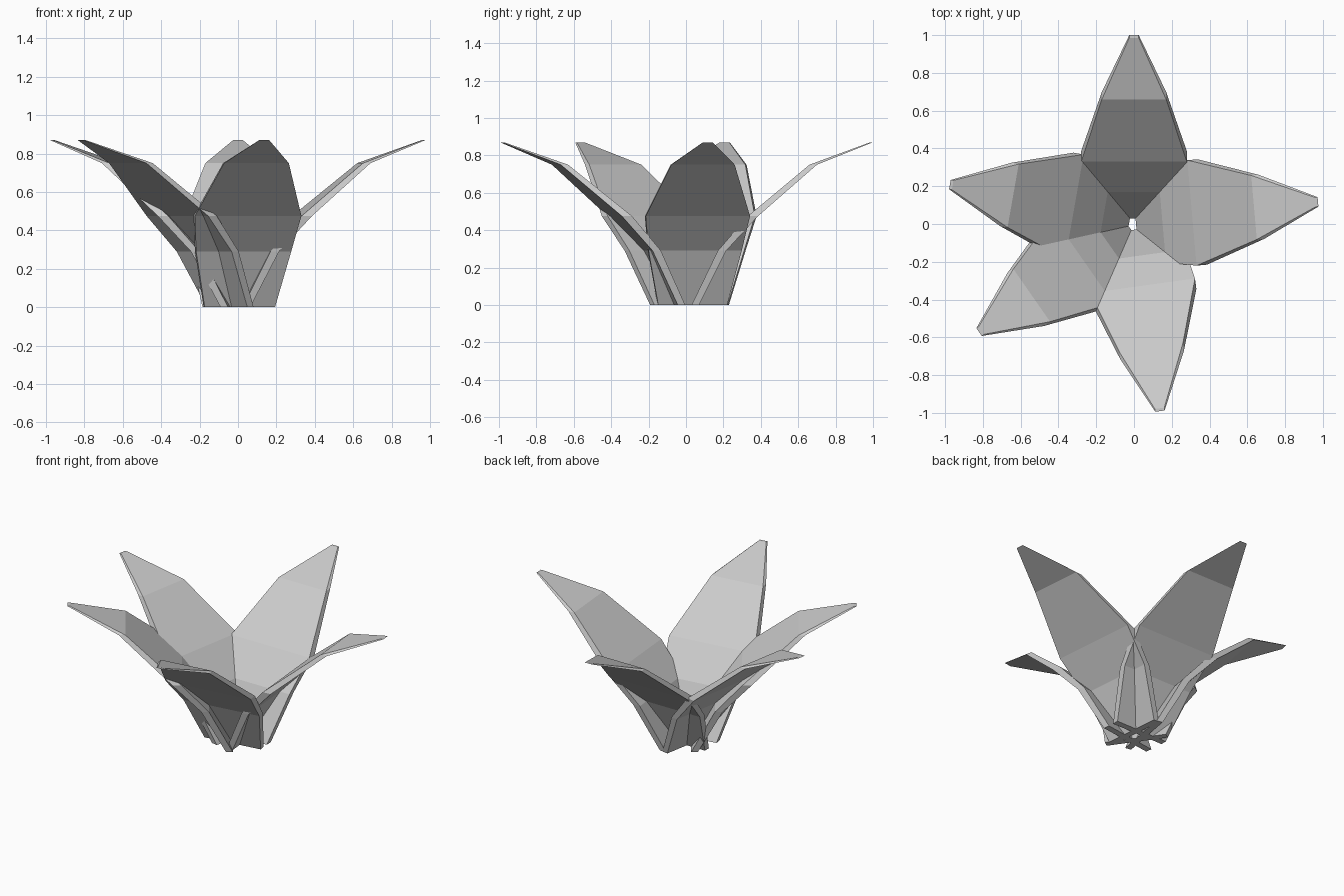
import bpy
from math import radians, cos, sin

if "Cube" in bpy.data.objects:
    bpy.data.objects.remove(bpy.data.objects["Cube"])

# Petal rows: height, half width, inner radius, outer radius
ROWS = [
    (0.00, 0.185, 0.03, 0.07),
    (0.29, 0.25, 0.17, 0.215),
    (0.475, 0.28, 0.33, 0.385),
    (0.75, 0.17, 0.66, 0.70),
    (0.87, 0.025, 0.985, 1.00),
]


def petal(name, angle, x=0.0, y=0.0):
    ca, sa = cos(radians(angle)), sin(radians(angle))

    def place(r, w, z):
        return (x + r * ca - w * sa, y + r * sa + w * ca, z)

    verts, faces = [], []
    for z, w, inner, outer in ROWS:
        verts += [place(inner, -w, z), place(outer, -w, z),
                  place(outer, w, z), place(inner, w, z)]
    # Front, back and edge faces between rows
    for i in range(len(ROWS) - 1):
        for k in range(4):
            a, b = i * 4 + k, i * 4 + (k + 1) % 4
            faces.append((a, b, b + 4, a + 4))
    # Foot and tip caps
    n = len(verts)
    faces += [(3, 2, 1, 0), (n - 4, n - 3, n - 2, n - 1)]
    mesh = bpy.data.meshes.new(name)
    mesh.from_pydata(verts, [], faces)
    mesh.update()
    bpy.context.collection.objects.link(bpy.data.objects.new(name, mesh))


# Five unevenly spaced petals whose wide feet cross each other
petal("petal_back", 90)
petal("petal_right", 5, -0.022, 0.03)
petal("petal_front", -82.1)
petal("petal_front_left", 214.9)
petal("petal_left", 170, 0.01, 0.035)
